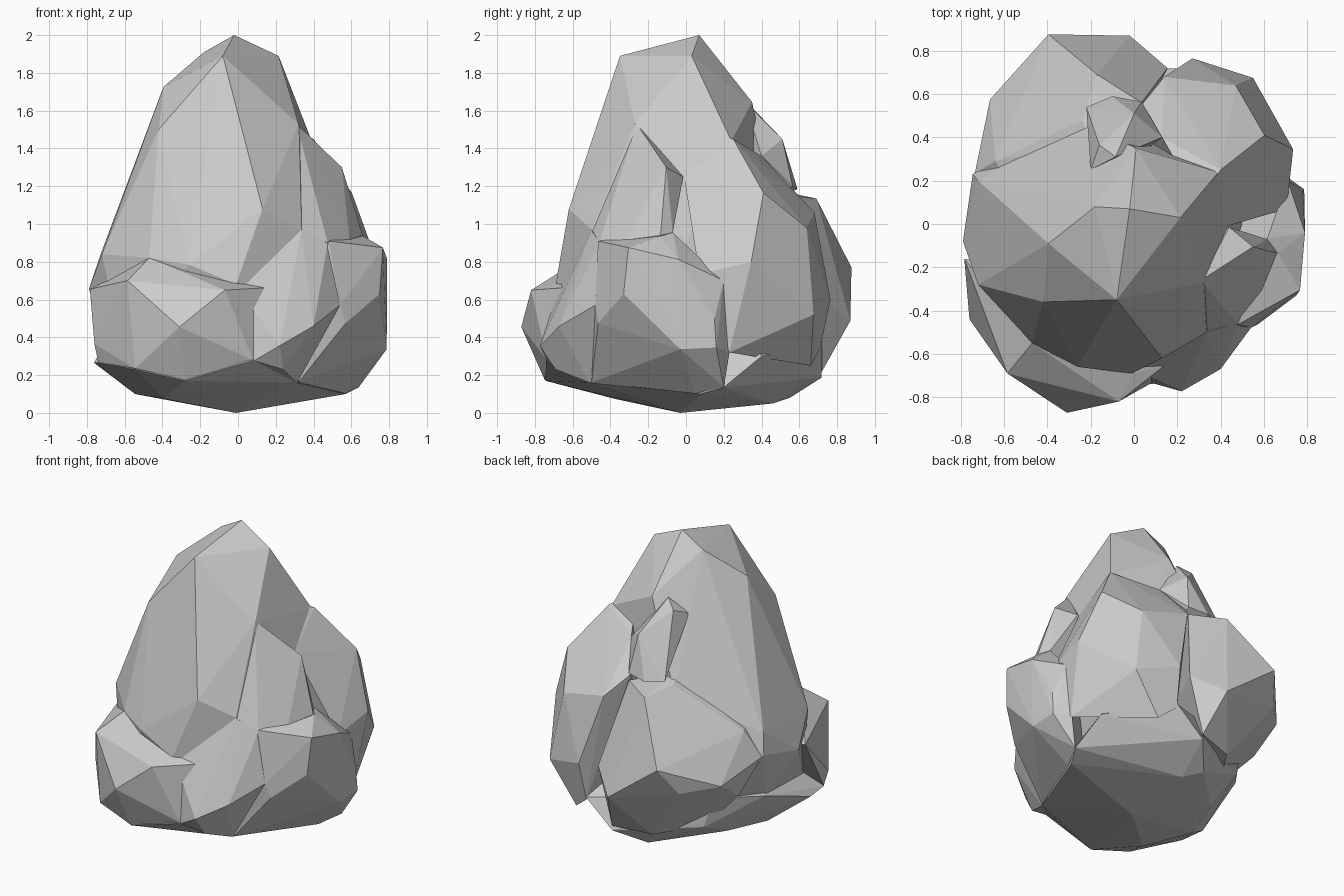
import bpy
import bmesh


def lump(name, points):
    """Faceted convex stone chunk stretched over a few corner points."""
    bm = bmesh.new()
    for p in points:
        bm.verts.new(p)
    res = bmesh.ops.convex_hull(bm, input=bm.verts[:])
    junk = set(res["geom_interior"]) | set(res["geom_unused"])
    bmesh.ops.delete(bm, geom=[g for g in junk if isinstance(g, bmesh.types.BMVert)],
                     context='VERTS')
    bmesh.ops.recalc_face_normals(bm, faces=bm.faces[:])
    mesh = bpy.data.meshes.new(name)
    bm.to_mesh(mesh)
    bm.free()
    obj = bpy.data.objects.new(name, mesh)
    bpy.context.collection.objects.link(obj)
    return obj


# Tall central peak
peak = lump("rock", [
    (-.02, .07, 2), (-.08, -.35, 1.89), (.215, .03, 1.89), (-.18, .08, 1.91),
    (-.395, -.09, 1.725), (-.42, -.36, 1.5), (.32, -.27, 1.53), (.13, -.62, 1.08),
    (.335, -.5, .97), (-.72, -.28, .84), (-.79, -.08, .655), (-.745, .23, .72),
    (-.72, .2, .86), (-.47, -.55, .82), (-.26, -.66, .785), (-.01, -.69, .68),
    (.01, .35, 1.645), (-.24, .47, 1.1), (.39, .24, 1.44), (.43, -.015, 1.25),
    (.5, 0, .9), (.5, .3, .4), (.3, -.5, .3), (-.5, .42, .4), (-.67, .1, .38),
    (-.6, -.4, .3)])

# Rounded underside
base = lump("base", [
    (-.74, -.42, .265), (-.762, -.25, .265), (-.545, -.69, .23), (-.28, -.745, .17),
    (.085, -.74, .278), (.31, -.51, .16), (-.01, -.03, 0), (-.39, -.38, .075),
    (-.545, -.1, .1), (.05, .14, .04), (0, .46, .05), (-.1, .55, .08),
    (.57, .08, .1), (.64, .2, .135), (.25, .718, .36), (.05, .718, .187),
    (-.45, .45, .24), (-.45, .2, .12), (-.69, .15, .4), (-.5, .42, .44),
    (.6, .4, .3), (-.3, -.4, .5), (.3, .2, .6)])

# Broad shoulder at the back right
back_right = lump("back_right_shoulder", [
    (.4, .25, 1.45), (.43, -.01, 1.25), (.3, .1, 1.5),
    (.603, .41, 1.165), (.47, .64, .98), (.55, .675, .52), (.735, .345, .8),
    (.705, .07, .735), (.27, .765, .6), (.14, .68, 1.06), (.035, .55, 1.18),
    (.13, .4, 1.36), (.7, .23, .32), (.36, .66, .25), (.25, .71, .34),
    (.1, .1, .6)])

# Shoulder at the back left
back_left = lump("back_left_shoulder", [
    (-.17, .69, 1.135), (-.395, .876, .77), (-.02, .87, .487), (-.48, .76, .59),
    (-.665, .575, .62), (-.655, .37, .48), (-.64, .29, .88), (-.735, .235, .71),
    (-.24, .48, 1.16), (.035, .56, 1.15), (.155, .72, .6), (-.2, .65, .2),
    (.05, .72, .22), (-.4, .35, .2), (-.1, .2, .6), (-.55, .12, .92),
    (-.2, .38, 1.2)])

# Small knob high on the back
knob = lump("back_knob", [
    (-.085, .31, 1.65), (-.16, .365, 1.6), (0, .51, 1.45), (.13, .4, 1.36),
    (.035, .565, 1.2), (-.1, .59, 1.185), (-.22, .54, 1.2), (-.2, .25, 1.55),
    (0, .3, 1.05)])

# Spur running down the right side of the peak
spur = lump("right_spur", [
    (.31, -.26, 1.53), (.55, -.105, 1.3), (.44, -.015, 1.25), (.615, -.07, .955),
    (.66, -.135, .94), (.59, -.305, .917), (.475, -.46, .9), (.335, -.495, .965),
    (.2, -.1, 1.2), (.3, -.1, .8), (.52, -.15, .7)])

# Boulder on the right side
right_lump = lump("right_boulder", [
    (.48, -.465, .91), (.615, -.07, .955), (.665, -.135, .935), (.767, -.305, .875),
    (.79, -.04, .813), (.75, -.33, .63), (.787, -.03, .337), (.786, .16, .346),
    (.78, .15, .5), (.54, -.48, .57), (.57, -.465, .475), (.32, -.5, .162),
    (.3, -.1, .5), (.71, .2, .7), (.64, .2, .137), (.57, .05, .102),
    (.69, .23, .32)])

# Steep wall and ledge at the front right foot
front_right = lump("front_right_ledge", [
    (.085, -.735, .276), (.22, -.773, .355), (.4, -.67, .46), (.54, -.48, .57),
    (.31, -.51, .16), (.24, -.69, .23), (.335, -.5, .968), (0, -.675, .66),
    (.475, -.458, .9), (.1, -.3, .5), (.5, -.3, .4)])

# Ledge at the front left foot
front_left = lump("front_left_ledge", [
    (-.31, -.872, .455), (-.07, -.82, .65), (.14, -.655, .662), (.08, -.735, .28),
    (-.585, -.69, .7), (-.47, -.55, .82), (-.784, -.16, .655), (-.76, -.44, .365),
    (-.74, -.42, .268), (-.545, -.7, .235), (-.28, -.748, .175), (-.01, -.69, .685),
    (-.2, -.3, .5)])

# Fuse all chunks into one rock
bpy.context.view_layer.objects.active = peak
for part in (base, back_right, back_left, knob, spur, right_lump, front_right, front_left):
    backup = peak.data.copy()
    mod = peak.modifiers.new("fuse", 'BOOLEAN')
    mod.operation = 'UNION'
    mod.solver = 'EXACT'
    mod.object = part
    bpy.ops.object.modifier_apply(modifier=mod.name)
    if len(peak.data.polygons) > len(backup.polygons) // 2:
        bpy.data.objects.remove(part)
    else:
        peak.data = backup
